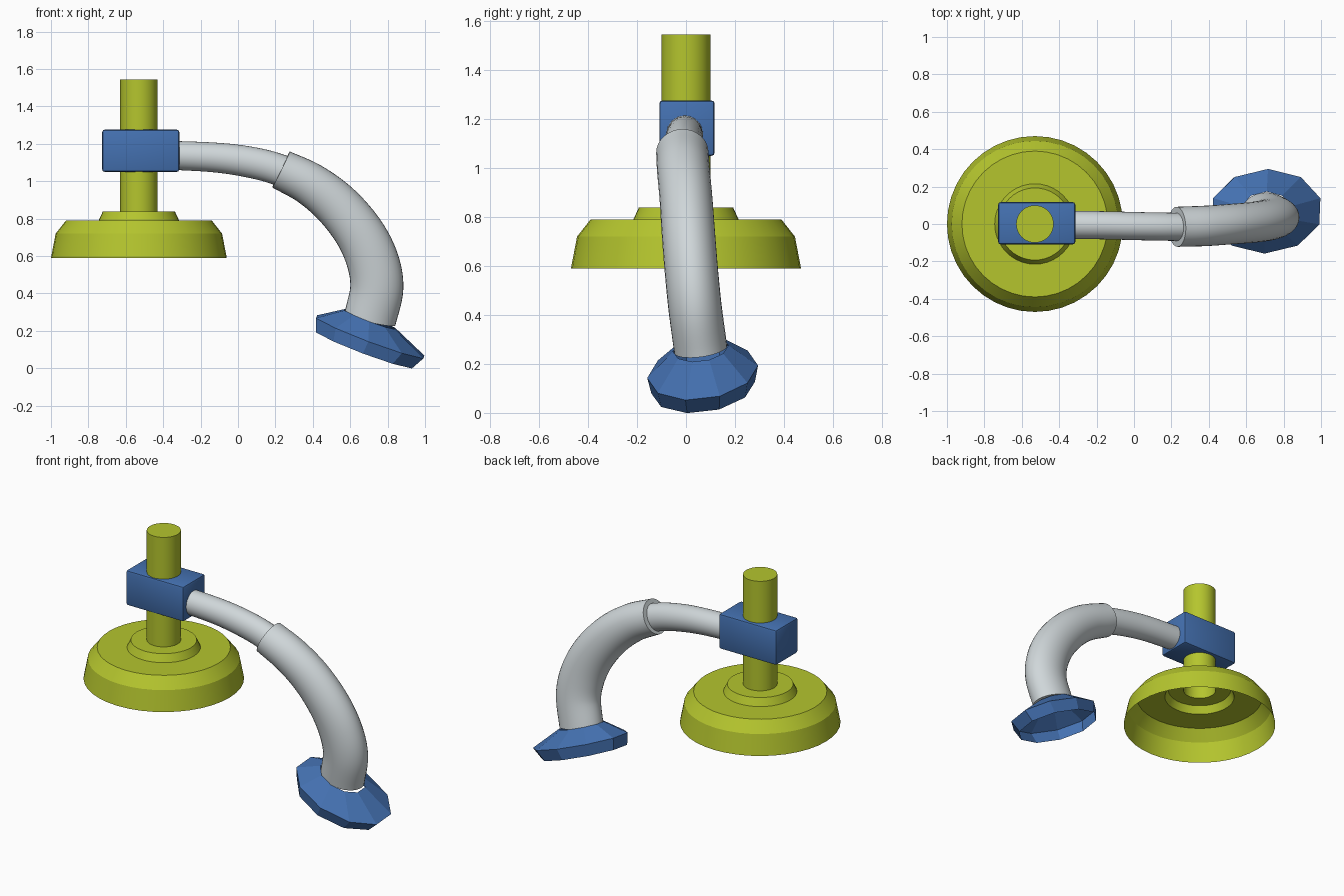
import bpy, bmesh, math
from mathutils import Vector

if "Cube" in bpy.data.objects:
    bpy.data.objects.remove(bpy.data.objects["Cube"])


def material(name, color):
    m = bpy.data.materials.new(name)
    m.diffuse_color = (*color, 1)
    m.use_nodes = True
    m.node_tree.nodes["Principled BSDF"].inputs["Base Color"].default_value = m.diffuse_color
    return m


OLIVE = material("olive_yellow", (0.46, 0.56, 0.027))
BLUE = material("blue", (0.058, 0.165, 0.44))
GREY = material("light_grey", (0.63, 0.68, 0.70))


def finish(name, bm, mat, smooth_angle=None):
    bmesh.ops.recalc_face_normals(bm, faces=bm.faces)
    me = bpy.data.meshes.new(name)
    bm.to_mesh(me)
    bm.free()
    me.materials.append(mat)
    ob = bpy.data.objects.new(name, me)
    bpy.context.collection.objects.link(ob)
    if smooth_angle:
        bpy.ops.object.select_all(action='DESELECT')
        ob.select_set(True)
        bpy.context.view_layer.objects.active = ob
        bpy.ops.object.shade_smooth_by_angle(angle=math.radians(smooth_angle))
    return ob


def ellipse(bm, center, n, b, rn, rb, sides, start=0.0):
    ring = []
    for i in range(sides):
        a = start + 2 * math.pi * i / sides
        ring.append(bm.verts.new(Vector(center) + n * rn * math.cos(a) + b * rb * math.sin(a)))
    return ring


def loft(bm, rings, cap_first=False, cap_last=False):
    for r, s in zip(rings, rings[1:]):
        k = len(r)
        for i in range(k):
            j = (i + 1) % k
            bm.faces.new((r[i], r[j], s[j], s[i]))
    if cap_first:
        bm.faces.new(rings[0])
    if cap_last:
        bm.faces.new(rings[-1])


def frame(t):
    # cross-section axes: n lies in the bending plane, b points roughly along +y
    t = Vector(t).normalized()
    n = t.cross(Vector((0, 1, 0))).normalized()
    return n, n.cross(t) * (1 if n.cross(t).y > 0 else -1)


def spline(pts, steps=8):
    # Catmull-Rom through rows of x, y, z, in-plane radius, side radius
    p = [Vector(q) for q in pts]
    p = [2 * p[0] - p[1]] + p + [2 * p[-1] - p[-2]]
    out = []
    for i in range(1, len(p) - 2):
        a, b, c, d = p[i - 1:i + 3]
        for s in range(steps):
            t = s / steps
            out.append(0.5 * (2 * b + (c - a) * t + (2 * a - 5 * b + 4 * c - d) * t * t
                              + (3 * b - a - 3 * c + d) * t ** 3))
    return out + [p[-2]]


def tube(name, pts, mat):
    bm = bmesh.new()
    path = spline(pts)
    rings = []
    for i, q in enumerate(path):
        t = path[min(i + 1, len(path) - 1)] - path[max(i - 1, 0)]
        n, b = frame(t[:3])
        rings.append(ellipse(bm, q[:3], n, b, q[3], q[4], 32))
    loft(bm, rings, True, True)
    return finish(name, bm, mat, 40)


# Hollow bell base with collar and post, one turned shell open underneath
profile = [(0.47, 0.59), (0.445, 0.72), (0.39, 0.79), (0.215, 0.79),
           (0.193, 0.838), (0.1, 0.838), (0.1, 1.545)]
bm = bmesh.new()
X, Y = Vector((1, 0, 0)), Vector((0, 1, 0))
loft(bm, [ellipse(bm, (-0.53, 0, z), X, Y, r, r, 40) for r, z in profile], cap_last=True)
finish("bell_base_and_post", bm, OLIVE, 25)

# Clamp block around the post
bm = bmesh.new()
bmesh.ops.create_cube(bm, size=1)
for v in bm.verts:
    v.co = Vector((-0.52 + v.co.x * 0.412, 0.004 + v.co.y * 0.226, 1.163 + v.co.z * 0.226))
bmesh.ops.bevel(bm, geom=bm.edges[:], offset=0.013, segments=2, profile=0.5, affect='EDGES')
finish("clamp_block", bm, BLUE, 35)

# Thin inner arm, running from the block into the sleeve
tube("inner_arm", [(-0.36, -0.005, 1.139, 0.077, 0.075),
                   (-0.15, -0.007, 1.129, 0.079, 0.075),
                   (0.0, -0.011, 1.113, 0.082, 0.075),
                   (0.15, -0.014, 1.083, 0.084, 0.075),
                   (0.28, -0.016, 1.04, 0.085, 0.075)], GREY)

# Thick curved sleeve
tube("outer_sleeve", [(0.23, -0.015, 1.063, 0.107, 0.107),
                      (0.385, -0.010, 0.985, 0.115, 0.108),
                      (0.525, 0.0, 0.875, 0.124, 0.108),
                      (0.645, 0.010, 0.73, 0.132, 0.109),
                      (0.718, 0.022, 0.58, 0.139, 0.109),
                      (0.742, 0.037, 0.43, 0.142, 0.109),
                      (0.705, 0.060, 0.26, 0.140, 0.109)], GREY)

# Ten-sided flared foot cup, open underneath
bm = bmesh.new()
n, b = frame((-0.35, 0.12, -0.93))
rows = [((0.705, 0.060, 0.263), 0.150, 0.114),
        ((0.707, 0.068, 0.168), 0.322, 0.228),
        ((0.676, 0.070, 0.103), 0.288, 0.213)]
loft(bm, [ellipse(bm, c, n, b, rn, rb, 10, math.pi / 10) for c, rn, rb in rows])
finish("foot_cup", bm, BLUE)
